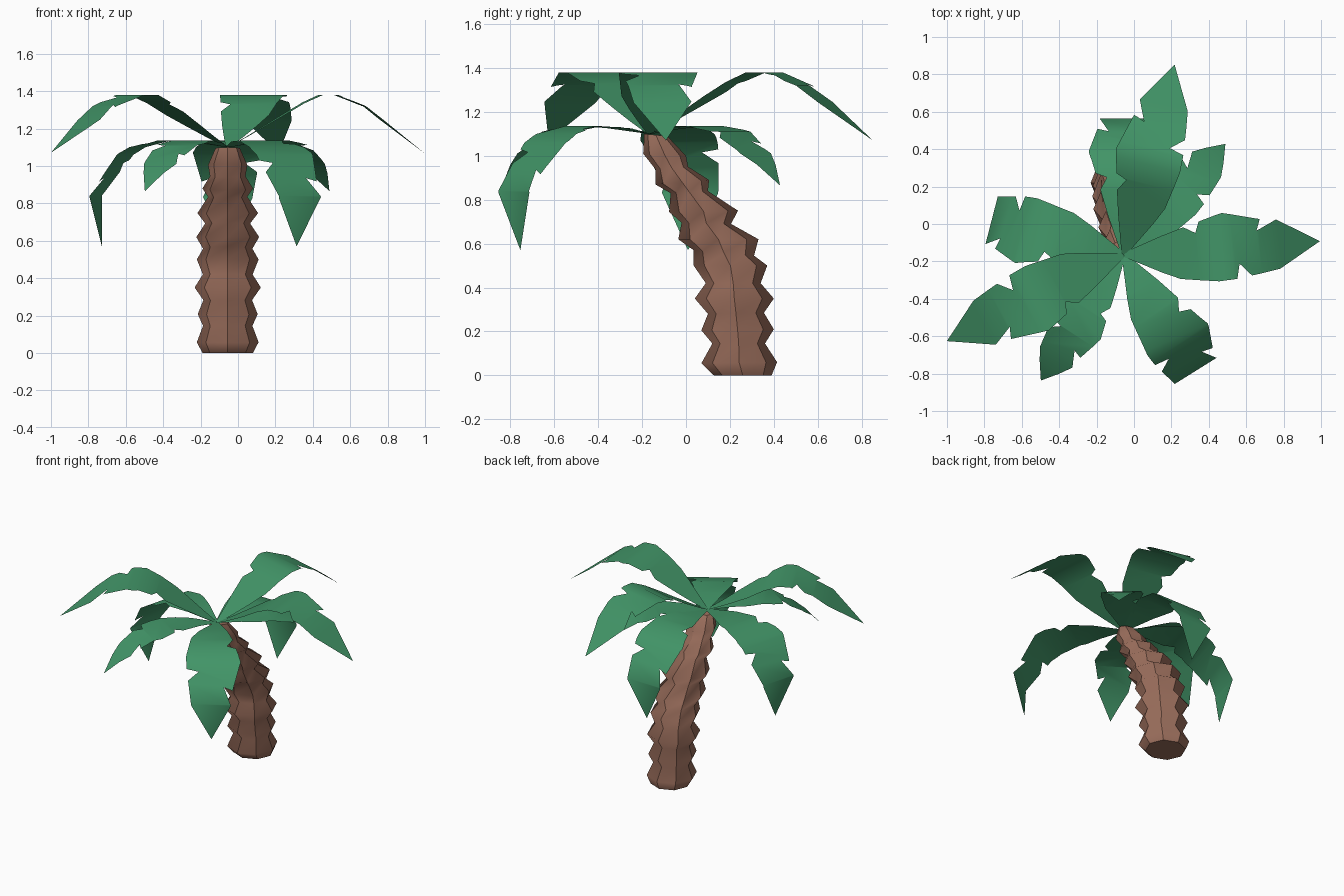
import bpy, bmesh
from math import cos, sin, radians, pi, hypot
from mathutils import Vector

if "Cube" in bpy.data.objects:
    bpy.data.objects.remove(bpy.data.objects["Cube"])


def material(name, rgb):
    m = bpy.data.materials.new(name)
    m.diffuse_color = (*rgb, 1)
    m.use_nodes = True
    m.node_tree.nodes["Principled BSDF"].inputs["Base Color"].default_value = m.diffuse_color
    return m


BARK = material("brown bark", (0.32, 0.153, 0.105))
GREEN = material("leaf green", (0.054, 0.30, 0.137))


def add_object(name, bm, mat):
    me = bpy.data.meshes.new(name)
    bm.to_mesh(me)
    bm.free()
    me.materials.append(mat)
    ob = bpy.data.objects.new(name, me)
    bpy.context.collection.objects.link(ob)
    return ob


# Trunk: leaning stack of octagonal rings
# each ring: front y, front z, back y, back z, half width in x
RINGS = [
    (.127, 0, .39, 0, .135), (.07, .055, .415, .06, .165),
    (.12, .145, .36, .145, .132), (.07, .205, .40, .21, .16),
    (.10, .28, .355, .285, .13), (.04, .35, .40, .35, .177),
    (.09, .42, .34, .42, .133), (.035, .50, .37, .50, .165),
    (.035, .57, .31, .545, .132), (-.035, .62, .33, .62, .168),
    (-.02, .695, .205, .69, .12), (-.077, .745, .237, .75, .162),
    (-.07, .83, .10, .84, .105), (-.14, .87, .105, .89, .135),
    (-.14, .94, .01, .95, .095), (-.195, 1.01, 0, 1.0, .105),
    (-.19, 1.1, -.085, 1.09, .065),
]
bm = bmesh.new()
rings = []
for fy, fz, by, bz, rx in RINGS:
    ring = []
    for i in range(8):
        a = i * pi / 4
        k = (1 + sin(a)) / 2
        ring.append(bm.verts.new((-.055 + rx * cos(a), fy + (by - fy) * k, fz + (bz - fz) * k)))
    rings.append(ring)
for lo, hi in zip(rings, rings[1:]):
    for i in range(8):
        j = (i + 1) % 8
        f = bm.faces.new((lo[i], lo[j], hi[j], hi[i]))
        f.smooth = True
        bm.edges.get((lo[i], hi[i])).smooth = False   # crisp lengthwise edges
bm.faces.new(rings[0][::-1])
bm.faces.new(rings[-1])
for ring in (rings[0], rings[-1]):
    for i in range(8):
        bm.edges.get((ring[i], ring[(i + 1) % 8])).smooth = False
add_object("trunk", bm, BARK)

# Leaf outline: fraction of the length, sideways offset
OUTLINE = [
    (0, -.012), (.19, -.11), (.28, -.15), (.47, -.177), (.55, -.17), (.565, -.09),
    (.62, -.158), (.77, -.132), (1, 0), (.765, .132), (.655, .08), (.675, .14),
    (.5, .187), (.39, .15), (.37, .09), (.31, .125), (.19, .085), (0, .012),
]
# Side profiles the leaves are bent along: distance from the crown, height
RAISED = [(0, 1.1), (.1, 1.155), (.3, 1.275), (.4, 1.335), (.5, 1.38), (.58, 1.38),
          (.73, 1.32), (.84, 1.235), (1.052, 1.07)]
HANGING = [(0, 1.1), (.2, 1.13), (.36, 1.135), (.5, 1.10), (.565, 1.06), (.65, .95),
           (.73, .84), (.695, .57)]
SMALL = [(0, 1.1), (.15, 1.125), (.35, 1.135), (.5, 1.11), (.63, 1.03), (.72, .96), (.805, .865)]


def leaf(name, angle, path, width=1.0):
    steps = [0]
    for (u0, z0), (u1, z1) in zip(path, path[1:]):
        steps.append(steps[-1] + hypot(u1 - u0, z1 - z0))
    total = steps[-1]
    bm = bmesh.new()
    bm.faces.new([bm.verts.new((t * total, v * width, 0)) for t, v in OUTLINE])
    # cut across at every bend, then bend
    for s in steps[1:-1]:
        bmesh.ops.bisect_plane(bm, geom=bm.verts[:] + bm.edges[:] + bm.faces[:], dist=1e-5,
                               plane_co=(s, 0, 0), plane_no=(1, 0, 0))
    ca, sa = cos(radians(angle)), sin(radians(angle))
    for vert in bm.verts:
        s, v = vert.co.x, vert.co.y
        k = 0
        while k < len(steps) - 2 and s > steps[k + 1]:
            k += 1
        f = (s - steps[k]) / (steps[k + 1] - steps[k])
        u = path[k][0] + (path[k + 1][0] - path[k][0]) * f
        z = path[k][1] + (path[k + 1][1] - path[k][1]) * f
        vert.co = Vector((-.055 + u * ca - v * sa, -.165 + u * sa + v * ca, z))
    for face in bm.faces:
        face.smooth = True
    add_object(name, bm, GREEN)


for n, a in enumerate((4, 75, 206)):
    leaf(f"raised_leaf_{n + 1}", a, RAISED)
for n, a in enumerate((90, 165.5, 302)):
    leaf(f"hanging_leaf_{n + 1}", a, HANGING)
for n, a in enumerate((47.5, 236.6)):
    leaf(f"small_leaf_{n + 1}", a, SMALL, .78)
